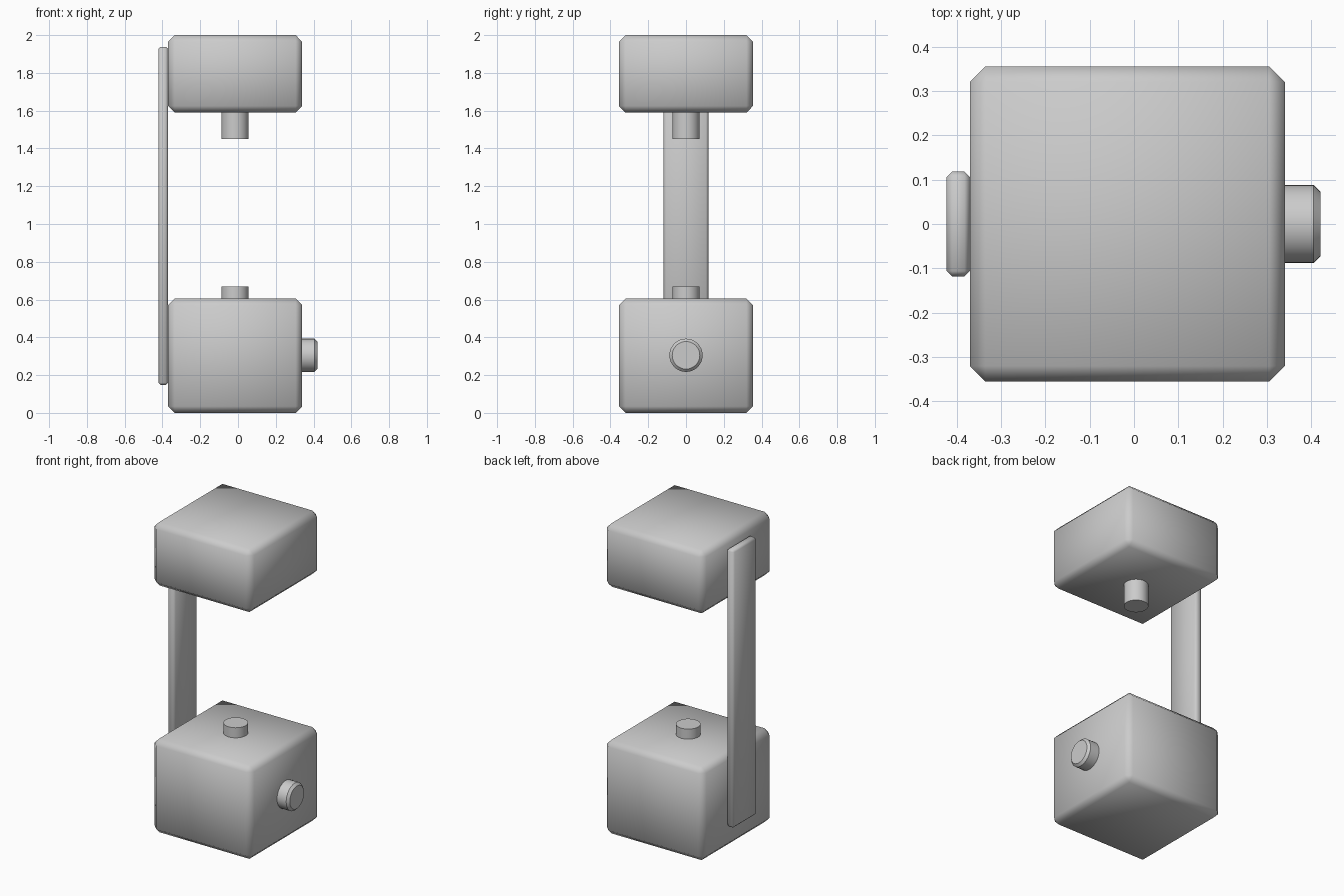
import bpy, math

if "Cube" in bpy.data.objects:
    bpy.data.objects.remove(bpy.data.objects["Cube"])


def finish(obj, name, bevel=0.0):
    obj.name = name
    bpy.ops.object.transform_apply(location=False, rotation=True, scale=True)
    if bevel:
        mod = obj.modifiers.new("edge_chamfer", 'BEVEL')
        mod.width = bevel
        mod.segments = 1
        mod.limit_method = 'ANGLE'
    return obj


def block(name, x, y, z, bevel):
    bpy.ops.mesh.primitive_cube_add(size=1, location=(sum(x) / 2, sum(y) / 2, sum(z) / 2))
    obj = bpy.context.object
    obj.scale = (x[1] - x[0], y[1] - y[0], z[1] - z[0])
    finish(obj, name, bevel)
    bpy.ops.object.shade_smooth()
    return obj


def pin(name, radius, length, location, rotation=(0, 0, 0), bevel=0.0):
    bpy.ops.mesh.primitive_cylinder_add(vertices=32, radius=radius, depth=length,
                                        location=location, rotation=rotation)
    obj = finish(bpy.context.object, name, bevel)
    bpy.ops.object.shade_smooth_by_angle(angle=math.radians(50))
    return obj


# Lower and upper housings with chamfered edges
X, Y = (-0.37, 0.34), (-0.355, 0.355)
block("lower_housing", X, Y, (0.0, 0.605), 0.035)
block("upper_housing", X, Y, (1.59, 2.0), 0.035)

# Flat strap joining the housings on the left side
block("side_strap", (-0.422, -0.37), (-0.118, 0.118), (0.148, 1.938), 0.012)

# Facing pins between the housings
pin("lower_pin", 0.072, 0.12, (-0.016, 0, 0.61))
pin("upper_pin", 0.072, 0.19, (-0.016, 0, 1.545))

# Round button on the right side
pin("side_button", 0.088, 0.12, (0.36, 0, 0.305), (0, math.radians(90), 0), 0.015)
